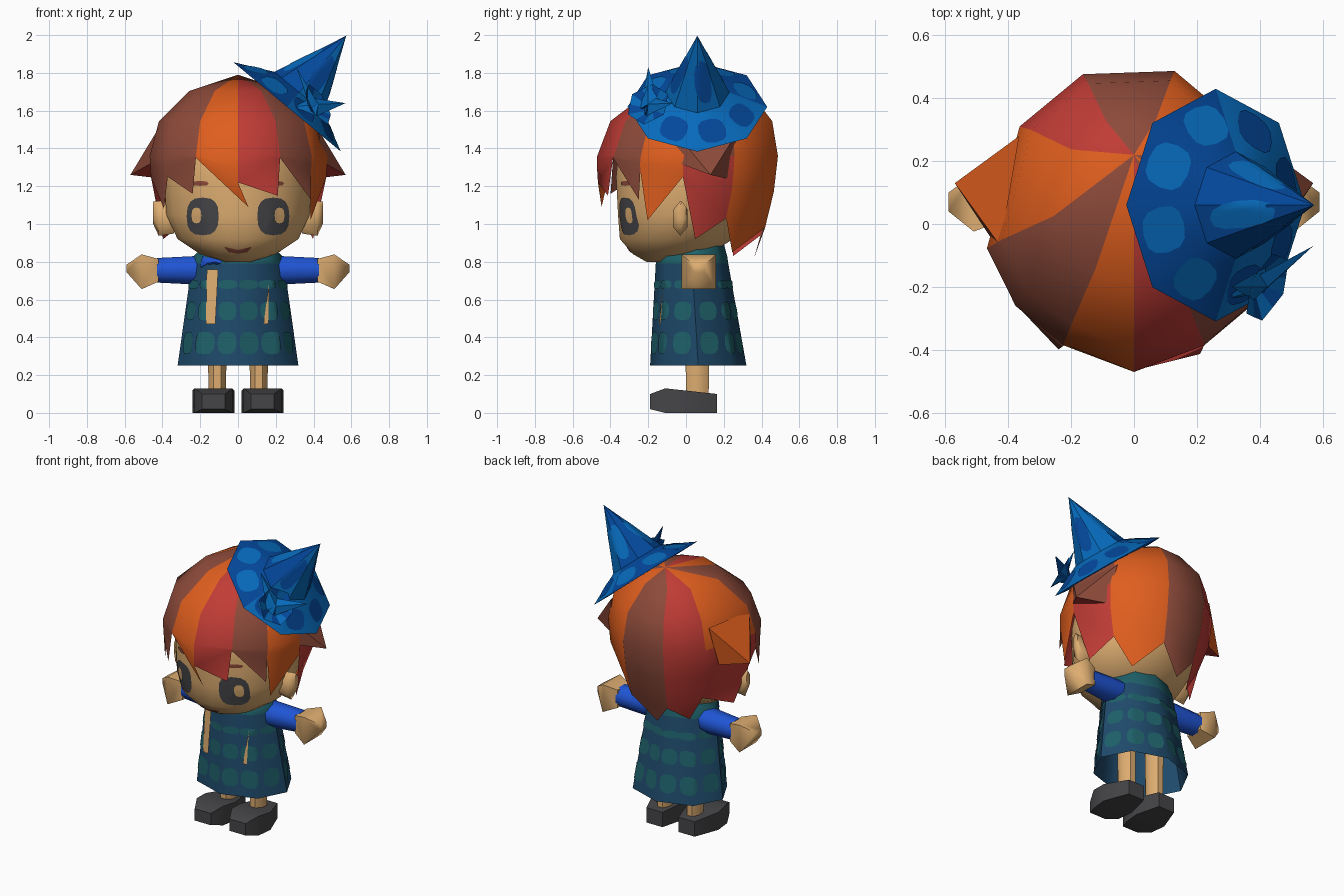
import bpy, bmesh
from math import sin, cos, pi, radians
from mathutils import Vector as V
from mathutils.bvhtree import BVHTree

if "Cube" in bpy.data.objects:
    bpy.data.objects.remove(bpy.data.objects["Cube"])

COLOURS = {
    "orange": (.74, .112, .013), "brown": (.27, .07, .043), "red": (.53, .045, .036),
    "skin": (.73, .42, .165), "charcoal": (.06, .06, .065), "blue": (.014, .09, .66),
    "navy": (.013, .068, .145), "teal": (.013, .118, .142),
    "hat_light": (.002, .145, .50), "hat_dark": (.001, .065, .33)}
MATS = {}
for key, rgb in COLOURS.items():
    MATS[key] = bpy.data.materials.new(key)
    MATS[key].diffuse_color = (*rgb, 1)


def make(name, verts, faces, cols, smooth=0, fix=True):
    """Mesh object; cols is one colour name or one per face; smooth is an edge angle."""
    me = bpy.data.meshes.new(name)
    me.from_pydata([tuple(v) for v in verts], [], faces)
    per_face = [cols] * len(faces) if isinstance(cols, str) else cols
    used = sorted(set(per_face))
    for c in used:
        me.materials.append(MATS[c])
    for p, c in zip(me.polygons, per_face):
        p.material_index = used.index(c)
    if fix:
        bm = bmesh.new()
        bm.from_mesh(me)
        bmesh.ops.recalc_face_normals(bm, faces=bm.faces)
        bm.to_mesh(me)
        bm.free()
    if smooth:
        me.shade_smooth()
        me.set_sharp_from_angle(angle=radians(smooth))
    ob = bpy.data.objects.new(name, me)
    bpy.context.collection.objects.link(ob)
    return ob


def loft(name, rings, n, col, place=lambda t, u, v: (u, v, t), caps=(True, True), smooth=0, phase=.5):
    """Rings of (t, ru, rv, cu, cv); corners touch the given extents; col may be one per band."""
    k = 1 / cos(phase * 2 * pi / n)
    verts = [place(t, cu + ru * k * cos((i + phase) * 2 * pi / n), cv + rv * k * sin((i + phase) * 2 * pi / n))
             for t, ru, rv, cu, cv in rings for i in range(n)]
    faces = [(j * n + i, j * n + (i + 1) % n, (j + 1) * n + (i + 1) % n, (j + 1) * n + i)
             for j in range(len(rings) - 1) for i in range(n)]
    cols = [col if isinstance(col, str) else col[j // n] for j in range(len(faces))]
    if caps[0]:
        faces.append(tuple(range(n)))
        cols.append(cols[0])
    if caps[1]:
        faces.append(tuple(range(len(verts) - n, len(verts))))
        cols.append(cols[len(verts) - 2 * n])
    return make(name, verts, faces, cols, smooth)


def tree(ob):
    me = ob.data
    return BVHTree.FromPolygons([v.co for v in me.vertices], [tuple(p.vertices) for p in me.polygons])


def decal(name, bvh, origin, u, v, d, outline, col, lift=.005):
    """Thin patch draped on a surface along direction d."""
    o, u, v, d = V(origin), V(u), V(v), V(d)
    n = len(outline)
    ca, cb = sum(p[0] for p in outline) / n, sum(p[1] for p in outline) / n
    verts = []
    for s in (.02, .35, .7, 1):
        for a, b in outline:
            hit = bvh.ray_cast(o + u * (ca + (a - ca) * s) + v * (cb + (b - cb) * s), d)[0]
            if hit is None:
                return
            verts.append(hit - d * lift)
    faces = [(j * n + i, j * n + (i + 1) % n, (j + 1) * n + (i + 1) % n, (j + 1) * n + i)
             for j in range(3) for i in range(n)] + [tuple(range(n))]
    if u.cross(v).dot(d) > 0:
        faces = [f[::-1] for f in faces]
    make(name, verts, faces, col, smooth=40, fix=False)


def oval(cx, cz, rx, rz, n=16, p=.75):
    """Rounded-square outline."""
    f = lambda t: (abs(t) ** p) * (1 if t > 0 else -1)
    return [(cx + rx * f(cos(2 * pi * i / n)), cz + rz * f(sin(2 * pi * i / n))) for i in range(n)]


# Head
head = loft("head", [(.80, .07, .10, 0, -.11), (.84, .20, .20, 0, -.08), (.92, .32, .30, 0, -.05),
                     (1.05, .38, .35, 0, -.01), (1.25, .39, .37, 0, 0), (1.45, .35, .35, 0, 0),
                     (1.6, .2, .2, 0, .05)], 20, "skin", smooth=60)
hb = tree(head)
X, Z, Y = (1, 0, 0), (0, 0, 1), (0, 1, 0)


def face_mark(name, outline, col, lift=.005):
    decal(name, hb, (0, -1, 0), X, Z, Y, outline, col, lift)


# Face marks
for s in (-1, 1):
    face_mark("eye", oval(s * .187, 1.04, .085, .10), "charcoal")
    face_mark("eye_glint", oval(s * .22, 1.045, .026, .042, 12), "skin", .009)
    face_mark("brow", oval(s * .2, 1.215, .045, .013, 8), "brown")
face_mark("mouth", [(-.075, .88), (-.04, .866), (0, .86), (.04, .866), (.075, .88),
                    (.05, .851), (0, .843), (-.05, .851)], "brown")

# Ears
for s in (-1, 1):
    loft("ear", [(.34, .035, .07, -.03, 1.03), (.42, .038, .08, -.03, 1.03), (.45, .02, .05, -.02, 1.06)],
         6, "skin", lambda t, u, v, s=s: (s * t, u, v), smooth=60)

# Hair: wedges (start angle, colour, rim height, lock tip angle, lock tip height, lower colour)
WEDGES = [(0, "red", 1.22, 27, 1.15, "red"), (30, "brown", 1.35, 57, 1.13, "brown"),
          (58, "orange", 1.28, 62, 1.02, "orange"), (88, "brown", 1.25, 97, .92, "red"),
          (122, "orange", 1.03, 138, .85, "orange"), (165, "brown", .98, 186, .82, "brown"),
          (199, "red", .94, 219, .83, "red"), (230, "orange", 1.0, 262, .92, "red"),
          (280, "brown", 1.25, 299, 1.08, "brown"), (305, "brown", 1.25, 329, 1.16, "brown"),
          (330, "orange", 1.35, 367, 1.09, "orange")]
FULL = {30: .94, 58: .97, 165: 1.05, 199: 1.05, 305: .97, 330: .94}  # fuller back, slimmer front


def hair_r(z, deg):
    """Radius by height; the nape is fuller at the back and drawn in beside it."""
    pts = [(.8, .345), (1.0, .42), (1.2, .465), (1.36, .475), (1.6, .475)]
    k = FULL.get(deg, 1)
    if 115 < deg < 152 or 215 < deg < 250:
        k -= .35 * max(0, 1.2 - z)
    for (z0, r0), (z1, r1) in zip(pts, pts[1:]):
        if z <= z1:
            return k * (r0 + (r1 - r0) * (z - z0) / (z1 - z0))


def polar(deg, r, cy, z):
    return (r * sin(radians(deg)), cy - r * cos(radians(deg)), z)


verts, faces, cols = [(0, .22, 1.79)], [], []
n = len(WEDGES)
for a, _, rim, *_r in WEDGES:
    mid = (1.36 + rim) / 2
    k = FULL.get(a, 1)
    verts += [polar(a, .26 * k, .07, 1.705), polar(a, .425 * k, .025, 1.545),
              polar(a, .475 * k, .005, 1.36),
              polar(a, hair_r(mid, a), 0, mid), polar(a, hair_r(rim, a), 0, rim)]
for i, (a, c, rim, ta, tz, low) in enumerate(WEDGES):
    p, q = 1 + 5 * i, 1 + 5 * ((i + 1) % n)
    faces.append((0, p, q))
    cols.append(c)
    for j in range(4):
        faces.append((p + j, p + j + 1, q + j + 1, q + j))
        cols.append(c if j < 2 else low)
    verts.append(polar(ta, hair_r(tz, ta) + .01, 0, tz))
    faces.append((p + 4, len(verts) - 1, q + 4))
    cols.append(low)
make("hair", verts, faces, cols, smooth=60)


def spike(name, base, tip, cols):
    k = len(base)
    make(name, base + [tip], [(i, (i + 1) % k, k) for i in range(k)] + [tuple(range(k))], cols)


# Side tufts flowing out of the crown: top, back, underside and front faces
for s in (-1, 1):
    spike("hair_tuft", [(s * .425, -.07, 1.50), (s * .365, .28, 1.50), (s * .40, .22, 1.24),
                        (s * .445, -.06, 1.33)], (s * .57, .13, 1.26),
          ["orange", "orange", "red", "brown", "brown"] if s < 0 else
          ["brown", "brown", "red", "brown", "brown"])

# Dress with teal yoke and draped patches
dress = loft("dress", [(.25, .32, .255, 0, .065), (.79, .243, .192, 0, .032), (.83, .235, .188, 0, .03),
                       (.93, .13, .09, 0, .10)],
             8, ["navy", "teal", "teal"], caps=(False, True), smooth=50, phase=0)
db = tree(dress)
for z, rz, rx in ((.37, .06, .053), (.54, .05, .051), (.68, .024, .055)):
    for i in range(12):
        a = (i + .5) * pi / 6
        d = V((-sin(a), cos(a), 0))
        decal("dress_patch", db, V((0, .05, z)) - d, (cos(a), sin(a), 0), Z, d,
              oval(0, 0, rx, rz, 12), "teal", .004)

# Front strips and collar
for name, outline, col in (
        ("left_strip", [(-.17, .47), (-.12, .47), (-.105, .76), (-.165, .76)], "skin"),
        ("right_strip", [(.135, .47), (.16, .47), (.165, .69)], "skin"),
        ("collar", [(-.2, .77), (-.19, .83), (-.08, .83), (-.09, .79)], "blue")):
    decal(name, db, (0, -1, 0), X, Z, Y, outline, col, .009)

# Arms, legs and shoes
for s in (-1, 1):
    side = lambda t, u, v, s=s: (s * t, u, v)
    loft("sleeve", [(.12, .075, .06, .06, .765), (.23, .08, .075, .06, .755), (.43, .065, .065, .07, .755)],
         8, "blue", side, smooth=50)
    loft("hand", [(.42, .06, .06, .07, .755), (.51, .092, .092, .068, .747), (.59, .03, .02, .07, .765)],
         4, "skin", side, smooth=65)
    loft("leg", [(.08, .045, .06, s * .11, .06), (.6, .055, .065, s * .11, .06)], 8, "skin", smooth=50)
    loft("shoe", [(-.19, .06, .04, s * .13, .06), (-.11, .10, .065, s * .13, .065),
                  (0, .112, .059, s * .13, .059), (.165, .06, .05, s * .12, .05)],
         4, "charcoal", lambda t, u, v: (u, t, v), smooth=60)

# Tilted hat: local axes along the brim slope, depth and cone axis
A, B, N = V((.77, 0, -.64)).normalized(), V((0, 1, 0)), V((.64, 0, .77)).normalized()
C = V((.26, .06, 1.62))
verts = [C + A * r * cos(i * pi / 4) + B * r * sin(i * pi / 4) + N * h
         for r, h in ((.37, 0), (.17, .10)) for i in range(8)] + [C + N * .49]
faces = [(i, (i + 1) % 8, 8 + (i + 1) % 8, 8 + i) for i in range(8)]
faces += [(8 + i, 8 + (i + 1) % 8, 16) for i in range(8)] + [tuple(range(8))]
half = ["hat_dark" if 2 <= i <= 5 else "hat_light" for i in range(8)]
hat = make("hat", verts, faces, half * 2 + ["hat_dark"], smooth=35)
tb = tree(hat)
for i in range(8):
    a = i * pi / 4 + .3
    u, v = A * cos(a) + B * sin(a), B * cos(a) - A * sin(a)
    patch = "hat_light" if half[i] == "hat_dark" else "hat_dark"
    decal("hat_patch", tb, C + N, u, v, -N, oval(.265, 0, .06, .075, 12), patch, .004)
    if i % 2 == 0:
        decal("hat_cone_patch", tb, C + N, u, v, -N, oval(.10, 0, .045, .045, 12), patch, .006)

# Rosette and bow leaves on the hat
F = V((.8, -.35, .45)).normalized()
U = F.cross(V((0, 0, 1))).normalized()
W = U.cross(F)
R = V((.40, -.19, 1.62))
verts = [R - F * .03] + [R + F * .03 + (U * cos(i * pi / 6) + W * sin(i * pi / 6)) * (.12 if i % 2 else .105)
                         for i in range(12)]
make("rosette", verts, [(0, 1 + i, 1 + (i + 1) % 12) for i in range(12)],
     ["hat_light", "hat_dark"] * 6)
for tip in ((.31, -.20, 1.83), (.57, -.07, 1.64), (.29, -.24, 1.62)):
    d = (V(tip) - R).normalized()
    w = d.cross(F).normalized()
    spike("bow_leaf", [R + w * .055, R + F * .03, R - w * .055, R - F * .02], V(tip),
          ["hat_light", "hat_light", "hat_dark", "hat_dark", "hat_dark"])

for m in bpy.data.materials:
    if m.users and not m.is_grease_pencil:
        m.use_nodes = True
        m.node_tree.nodes["Principled BSDF"].inputs["Base Color"].default_value = m.diffuse_color
